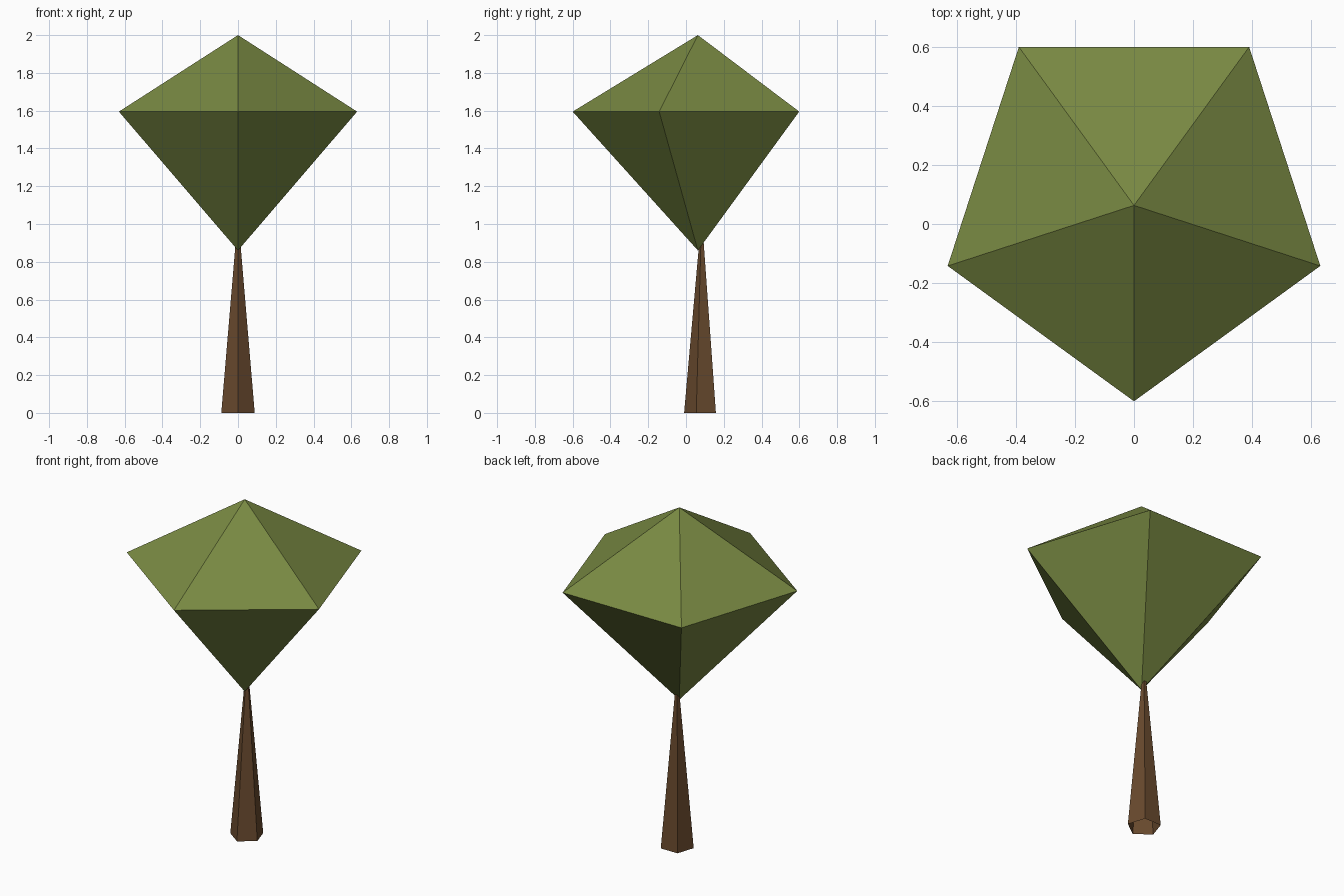
import bpy, bmesh
from math import sin, cos, pi

cube = bpy.data.objects.get("Cube")
if cube:
    bpy.data.objects.remove(cube)

SIDES = 5


def make_material(name, rgb):
    mat = bpy.data.materials.new(name)
    mat.use_nodes = True
    mat.diffuse_color = (*rgb, 1)
    mat.node_tree.nodes["Principled BSDF"].inputs["Base Color"].default_value = (*rgb, 1)
    return mat


def pointed_part(name, mat, centre_y, radius, ring_z, tips_z):
    """Five-sided ring with a corner facing front, joined to a tip at each height."""
    bm = bmesh.new()
    ring = []
    for i in range(SIDES):
        a = -pi / 2 + 2 * pi * i / SIDES
        ring.append(bm.verts.new((radius * cos(a), centre_y + radius * sin(a), ring_z)))
    for z in tips_z:
        tip = bm.verts.new((0, centre_y, z))
        for i in range(SIDES):
            a, b = ring[i], ring[(i + 1) % SIDES]
            bm.faces.new((a, b, tip) if z > ring_z else (b, a, tip))
    mesh = bpy.data.meshes.new(name)
    bm.to_mesh(mesh)
    bm.free()
    mesh.materials.append(mat)
    obj = bpy.data.objects.new(name, mesh)
    bpy.context.collection.objects.link(obj)
    return obj


leaf_green = make_material("leaf green", (0.19, 0.25, 0.055))
bark_brown = make_material("bark brown", (0.14, 0.068, 0.027))

# Crown: two pyramids sharing one ring
pointed_part("crown", leaf_green, 0.063, 0.663, 1.595, (2.0, 0.86))

# Trunk: tapering spike, open underneath, its tip hidden in the crown
pointed_part("trunk", bark_brown, 0.083, 0.093, 0.0, (1.05,))
